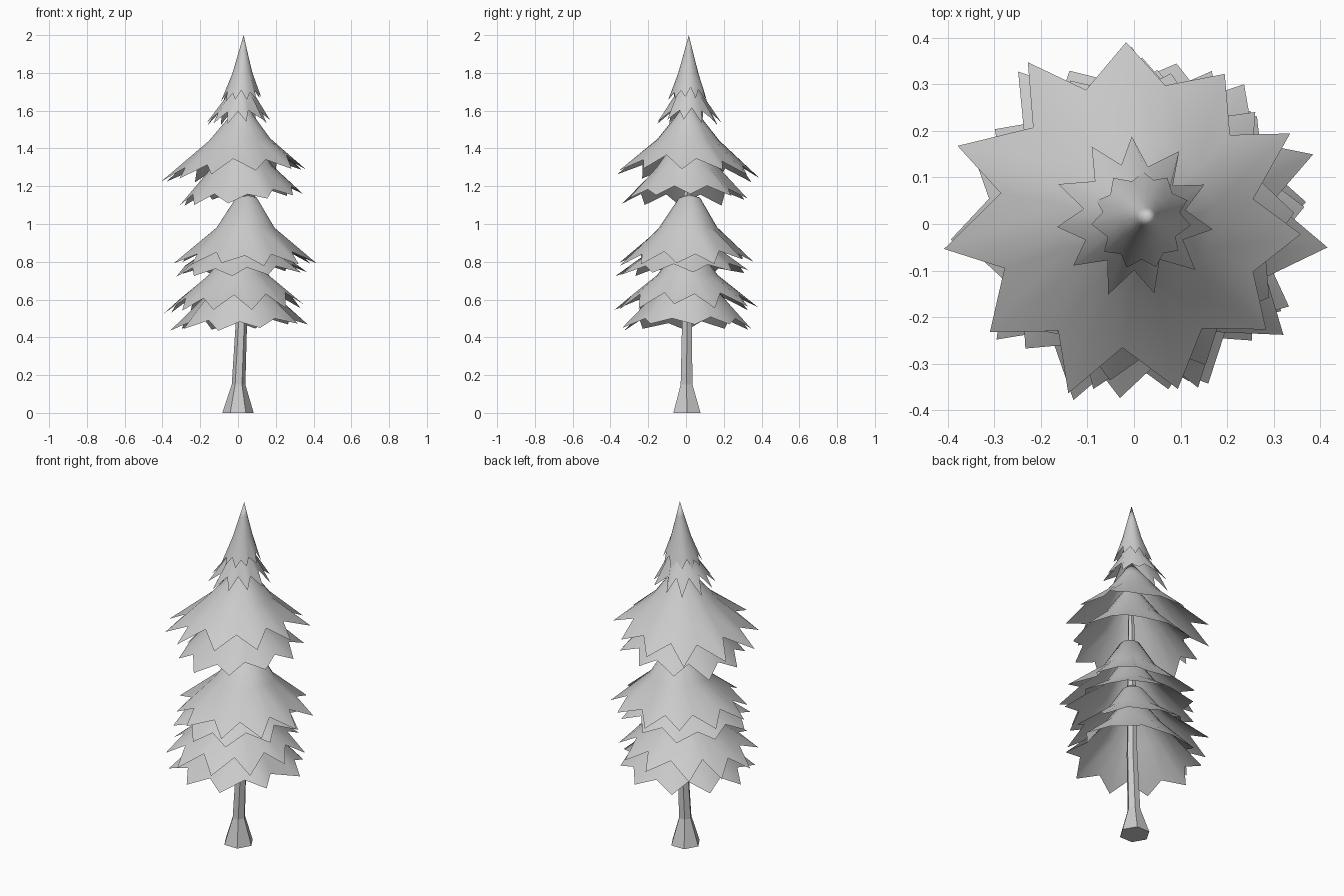
import bpy, bmesh, random
from math import sin, cos, radians, tau

if "Cube" in bpy.data.objects:
    bpy.data.objects.remove(bpy.data.objects["Cube"])

random.seed(11)


def new_object(name, bm, smooth):
    bmesh.ops.recalc_face_normals(bm, faces=bm.faces)
    mesh = bpy.data.meshes.new(name)
    bm.to_mesh(mesh)
    bm.free()
    obj = bpy.data.objects.new(name, mesh)
    bpy.context.collection.objects.link(obj)
    for p in mesh.polygons:
        p.use_smooth = smooth
    return obj


def bridge(bm, a, b):
    n = len(a)
    for i in range(n):
        j = (i + 1) % n
        bm.faces.new((a[i], a[j], b[j], b[i]))


def skirt(name, apex, rings, tip, notch, tilt=(0, 0), shift=(0, 0), phase=90, n=11):
    """Open drooping shell: apex, smooth rings (radius, z), then a jagged rim.
    The axis runs from the apex to the shifted rim centre."""
    bm = bmesh.new()
    top = bm.verts.new(apex)
    ax, ay, az = apex
    angles = [radians(phase) + tau * i / (2 * n) + random.uniform(-.05, .05)
              for i in range(2 * n)]
    loops = []
    for r, z in rings:
        f = (az - z) / (az - tip[1])
        cx, cy = ax + f * (shift[0] - ax), ay + f * (shift[1] - ay)
        loops.append([bm.verts.new((cx + r * cos(a), cy + r * sin(a),
                                    z + f * r * (tilt[0] * cos(a) + tilt[1] * sin(a))))
                      for a in angles])
    rim = []
    for i, a in enumerate(angles):
        r, z = notch if i % 2 else tip
        r *= random.uniform(.95, 1.04)
        x, y = r * cos(a), r * sin(a)
        z += random.uniform(-.012, .012) + tilt[0] * x + tilt[1] * y
        rim.append(bm.verts.new((x + shift[0], y + shift[1], z)))
    loops.append(rim)
    first = loops[0]
    for i in range(2 * n):
        bm.faces.new((top, first[i], first[(i + 1) % (2 * n)]))
    for a, b in zip(loops, loops[1:]):
        bridge(bm, a, b)
    return new_object(name, bm, True)


# Trunk: six-sided, flared foot, slight lean
bm = bmesh.new()
loops = []
for x, y, z, r in [(0, .005, 0, .083), (.003, .003, .15, .036), (.018, .005, .48, .03),
                   (.025, .008, 1.1, .022), (.03, .01, 1.55, .01)]:
    loops.append([bm.verts.new((x + r * cos(tau * i / 6), y + r * sin(tau * i / 6), z))
                  for i in range(6)])
for a, b in zip(loops, loops[1:]):
    bridge(bm, a, b)
bm.faces.new(loops[0])
bm.faces.new(loops[-1])
new_object("trunk", bm, False)

# Lowest branches
skirt("low_branches_under", (.02, .01, .83), [(.06, .79), (.17, .635)],
      (.36, .45), (.29, .495), (.05, .01), (0, .01), 75, 10)
skirt("low_branches_over", (.02, .01, .91), [(.06, .87), (.16, .73)],
      (.385, .55), (.29, .615), (.04, 0), (-.02, .005), 90)

# Middle branches
skirt("middle_branches_under", (.035, .01, 1.07), [(.06, 1.02), (.16, .88)],
      (.355, .73), (.285, .775), (.03, .04), (.005, -.015), 82, 10)
skirt("middle_branches_over", (.045, .02, 1.155), [(.055, 1.14), (.155, .98)],
      (.37, .795), (.28, .85), (0, .035), (.035, 0), 90)

# Upper branches
skirt("upper_branches_under", (.03, .01, 1.52), [(.06, 1.45), (.165, 1.3)],
      (.335, 1.125), (.27, 1.17), (.08, .03), (.01, .005), 78, 10)
skirt("upper_branches_over", (.03, .01, 1.66), [(.065, 1.57), (.165, 1.445)],
      (.385, 1.255), (.285, 1.325), (.09, -.05), (-.015, .015), 90)

# Crown
skirt("crown_under", (.03, .015, 1.82), [(.045, 1.74), (.075, 1.68)],
      (.172, 1.535), (.112, 1.605), (.06, 0), (0, .015), 90)
skirt("crown_tip", (.03, .015, 2.0), [(.021, 1.92), (.053, 1.8)],
      (.105, 1.655), (.085, 1.7), (.15, 0), (.017, .01), 90)
